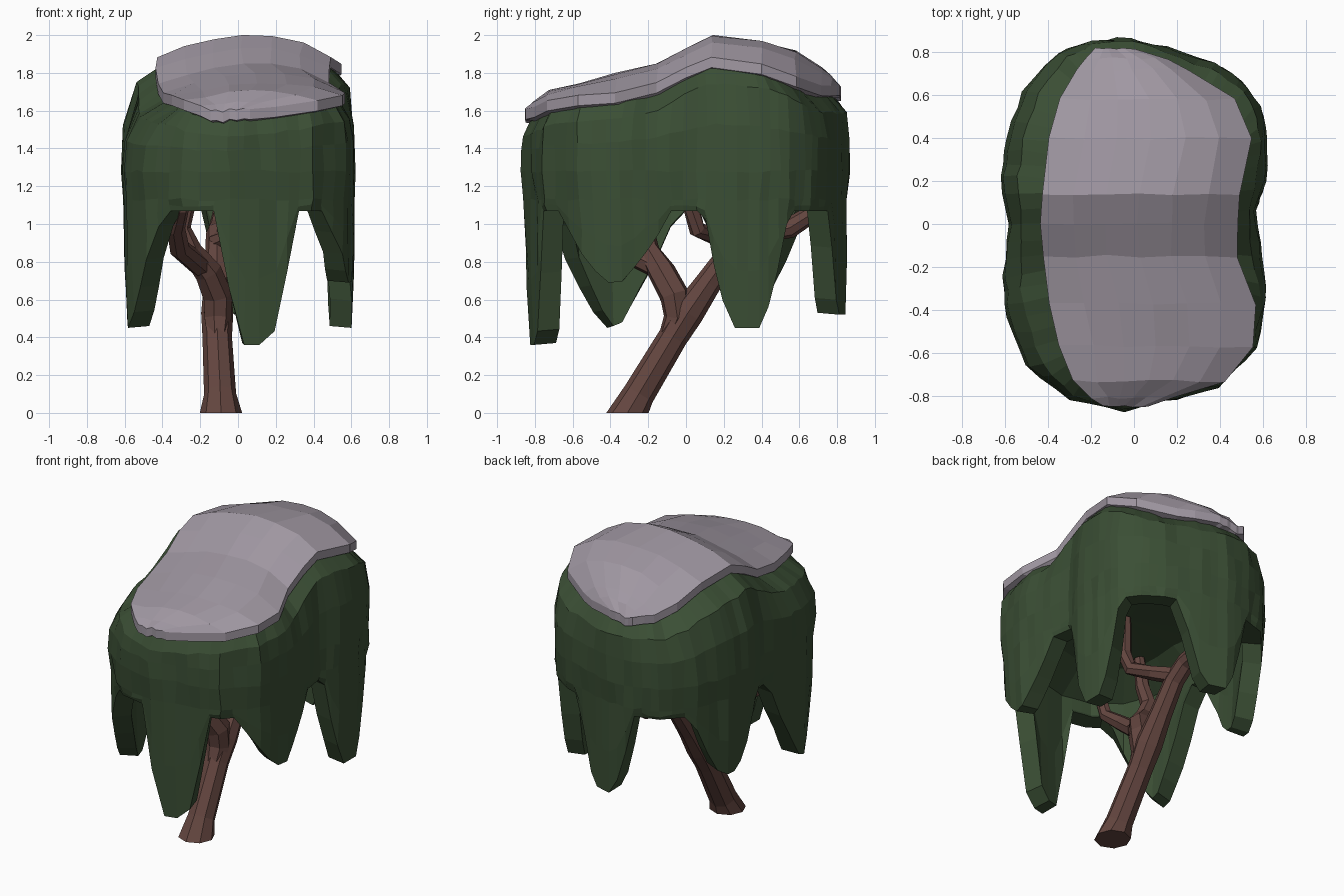
import bpy, bmesh, random
from math import cos, sin, pi, hypot
from mathutils import Vector

if "Cube" in bpy.data.objects:
    bpy.data.objects.remove(bpy.data.objects["Cube"])

random.seed(4)

# Canopy outline x, y and matching snow outline x, y, counter-clockwise
OUTLINE = [
    (.57, .06, .47, .06), (.62, .2, .5, .2), (.62, .4, .54, .38), (.59, .55, .52, .5),
    (.5, .67, .44, .61), (.38, .75, .33, .68), (.15, .82, .15, .77), (-.02, .87, 0, .82),
    (-.2, .85, -.17, .82), (-.36, .8, -.25, .74), (-.52, .62, -.33, .58), (-.6, .4, -.38, .4),
    (-.62, .22, -.42, .22), (-.59, 0, -.43, 0), (-.61, -.25, -.41, -.22), (-.6, -.43, -.37, -.42),
    (-.5, -.66, -.32, -.63), (-.3, -.82, -.26, -.78), (-.05, -.87, -.05, -.86), (.2, -.81, .18, -.81),
    (.4, -.76, .4, -.74), (.57, -.57, .54, -.58), (.62, -.35, .56, -.34), (.6, -.15, .47, -.15)]
# Side profiles (y, z): lower edge of the snow and its crown
EDGE = [(-.86, 1.53), (-.72, 1.59), (-.2, 1.65), (.12, 1.82), (.42, 1.78), (.68, 1.66), (.82, 1.66)]
CROWN = [(-.86, 1.6), (-.8, 1.66), (-.72, 1.71), (-.4, 1.79), (-.15, 1.85), (.13, 2.0), (.4, 1.97),
         (.57, 1.92), (.75, 1.81), (.82, 1.73)]
# Hanging drapes: x, y, tip height, half width, taper share of the width
DRAPES = [(.1, -.83, .36, .22, .62), (-.6, -.42, .45, .36, .9), (.62, -.4, .69, .31, .85),
          (.62, .33, .45, .23, .62), (-.6, .38, .62, .28, .75), (.04, .85, .52, .23, .62)]
HEM = 1.07


def sample(profile, y):
    if y <= profile[0][0]:
        return profile[0][1]
    for (a, za), (b, zb) in zip(profile, profile[1:]):
        if y <= b:
            return za + (zb - za) * (y - a) / (b - a)
    return profile[-1][1]


def hem(x, y):
    z = HEM
    for dx, dy, tip, w, taper in DRAPES:
        p = max(0, min(1, (w - hypot(x - dx, y - dy)) / (taper * w)))
        z = min(z, HEM - (HEM - tip) * p ** .75)
    return z


def make(name, bm, color):
    me = bpy.data.meshes.new(name)
    bm.to_mesh(me)
    bm.free()
    ob = bpy.data.objects.new(name, me)
    bpy.context.collection.objects.link(ob)
    mat = bpy.data.materials.get(color[0]) or bpy.data.materials.new(color[0])
    mat.diffuse_color = color[1]
    mat.use_nodes = True
    mat.node_tree.nodes["Principled BSDF"].inputs["Base Color"].default_value = mat.diffuse_color
    me.materials.append(mat)


def loft(bm, rings):
    rows = [[bm.verts.new(p) for p in r] for r in rings]
    for a, b in zip(rows, rows[1:]):
        n = len(a)
        for i in range(n):
            j = (i + 1) % n
            bm.faces.new((a[i], b[i], b[j], a[j]))
    return rows


def fan(bm, ring, centre, flip=False):
    c = bm.verts.new(centre)
    for i in range(len(ring)):
        f = (c, ring[i], ring[(i + 1) % len(ring)])
        bm.faces.new(f[::-1] if flip else f)


def jitter(p, a=.008):
    return p + Vector([random.uniform(-a, a) for _ in range(3)])


GREEN = ("leaf_green", (.043, .077, .035, 1))
SNOW = ("snow_grey", (.35, .31, .36, 1))
BARK = ("bark_brown", (.125, .06, .05, 1))
MID = Vector((.05, 0))

# Leafy shell: outer wall down to the hem, then back up inside to a low ceiling
cols = []
for k, p in enumerate(OUTLINE):
    q = OUTLINE[(k + 1) % len(OUTLINE)]
    cols += [tuple(a + (b - a) * t / 3 for a, b in zip(p, q)) for t in range(3)]
rings = [[] for _ in range(12)]
n = len(cols)
for k, (px, py, sx, sy) in enumerate(cols):
    P, S = Vector((px, py)), Vector((sx, sy))
    a, b = cols[(k - 3) % n], cols[(k + 3) % n]
    inward = Vector((a[1] - b[1], b[0] - a[0])).normalized()
    e, h = sample(EDGE, sy), hem(px, py)
    top = MID.lerp(S, .55)
    I = P * .975 + inward * .11
    spec = [(top, sample(CROWN, top.y) - .11), (MID.lerp(S, .95), e + .02),
            (S.lerp(P, .6), e - .07), (S.lerp(P, .92), e * .5 + .62), (P, 1.28), (P * .985, 1.13),
            (P * .98, 1.13 + (h - 1.13) * .55), (P * .97, h),
            (P * .96 + inward * .11, h + .01), (I, 1.13 + (h - 1.13) * .5),
            (I, 1.18), (MID.lerp(I, .7), 1.3)]
    for i, (r, (xy, z)) in enumerate(zip(rings, spec)):
        r.append(jitter(Vector((xy.x, xy.y, z)), .008 if i < 7 else 0))
bm = bmesh.new()
rows = loft(bm, rings)
fan(bm, rows[0], (MID.x, 0, sample(CROWN, 0) - .1))
fan(bm, rows[-1], (MID.x, 0, 1.34), True)
make("leaf_canopy", bm, GREEN)

# Snow cap: grid across the top, its border turned down into a thin rim
left = sorted((p[3], p[2]) for p in OUTLINE[8:19])
right = sorted((p[3], p[2]) for p in OUTLINE[18:] + OUTLINE[:8])
YS = [-.85, -.81, -.73, -.57, -.37, -.15, 0, .14, .4, .58, .72, .77, .82]
bm = bmesh.new()
grid = []
for y in YS:
    xl, xr = sample(left, y) - .01, sample(right, y) + .01
    if y == YS[0]:
        xl, xr = xl - .06, xr + .06
    row = []
    for i in range(7):
        u = i / 3 - 1
        t = 1 - abs(u) ** 3
        x = (xl + xr) / 2 + u * (xr - xl) / 2
        z = (sample(EDGE, y) + .07) * (1 - t) + sample(CROWN, y) * t - .15 * t * max(0, -x)
        row.append(bm.verts.new(jitter(Vector((x, y, z)), .007)))
    grid.append(row)
for a, b in zip(grid, grid[1:]):
    for i in range(6):
        bm.faces.new((a[i], a[i + 1], b[i + 1], b[i]))
for drop, shrink in ((.055, 1), (.01, .93)):
    border = [e for e in bm.edges if e.is_boundary]
    out = bmesh.ops.extrude_edge_only(bm, edges=border)["geom"]
    for v in [g for g in out if isinstance(g, bmesh.types.BMVert)]:
        v.co = Vector((MID.x + (v.co.x - MID.x) * shrink, v.co.y * shrink, v.co.z - drop))
bmesh.ops.recalc_face_normals(bm, faces=bm.faces)
make("snow_cap", bm, SNOW)


# Trunk and limbs: faceted tapering tubes along x, y, z, radius points
def limb(name, pts, sides=7, flat_base=False):
    rings = []
    for k, p in enumerate(pts):
        a, b = pts[max(k - 1, 0)], pts[min(k + 1, len(pts) - 1)]
        t = (Vector(b[:3]) - Vector(a[:3])).normalized()
        if flat_base and k == 0:
            t = Vector((0, 0, 1))
        u = (Vector((1, 0, 0)) - t * t.x).normalized()
        v = t.cross(u)
        rings.append([Vector(p[:3]) + p[3] * (u * cos(2 * pi * i / sides) + v * sin(2 * pi * i / sides))
                      for i in range(sides)])
    bm = bmesh.new()
    rows = loft(bm, rings)
    bm.faces.new(rows[0])
    bm.faces.new(rows[-1])
    bmesh.ops.recalc_face_normals(bm, faces=bm.faces)
    make(name, bm, BARK)


limb("trunk", [(-.09, -.31, 0, .112), (-.095, -.25, .1, .085), (-.11, -.07, .4, .078), (-.11, .01, .53, .085),
               (-.11, .12, .69, .07), (-.11, .25, .87, .062), (-.11, .36, .95, .06), (-.1, .55, .98, .055),
               (-.08, .74, 1.1, .045), (-.08, .78, 1.25, .035)], 8, True)
limb("front_limb", [(-.11, -.11, .35, .05), (-.11, -.045, .5, .075), (-.11, -.06, .62, .08), (-.16, -.13, .75, .075),
                    (-.25, -.2, .86, .06), (-.3, -.22, .98, .05), (-.27, -.24, 1.1, .045), (-.26, -.26, 1.3, .035)])
limb("front_branch", [(-.2, -.17, .78, .06), (-.31, -.36, .87, .055), (-.33, -.5, .98, .05),
                      (-.3, -.62, 1.08, .04), (-.28, -.66, 1.25, .035)])
limb("back_twig", [(-.11, .26, .9, .055), (-.02, .14, .94, .045), (.08, .06, .97, .045),
                   (.1, .03, 1.08, .045), (.1, .04, 1.32, .035)])
